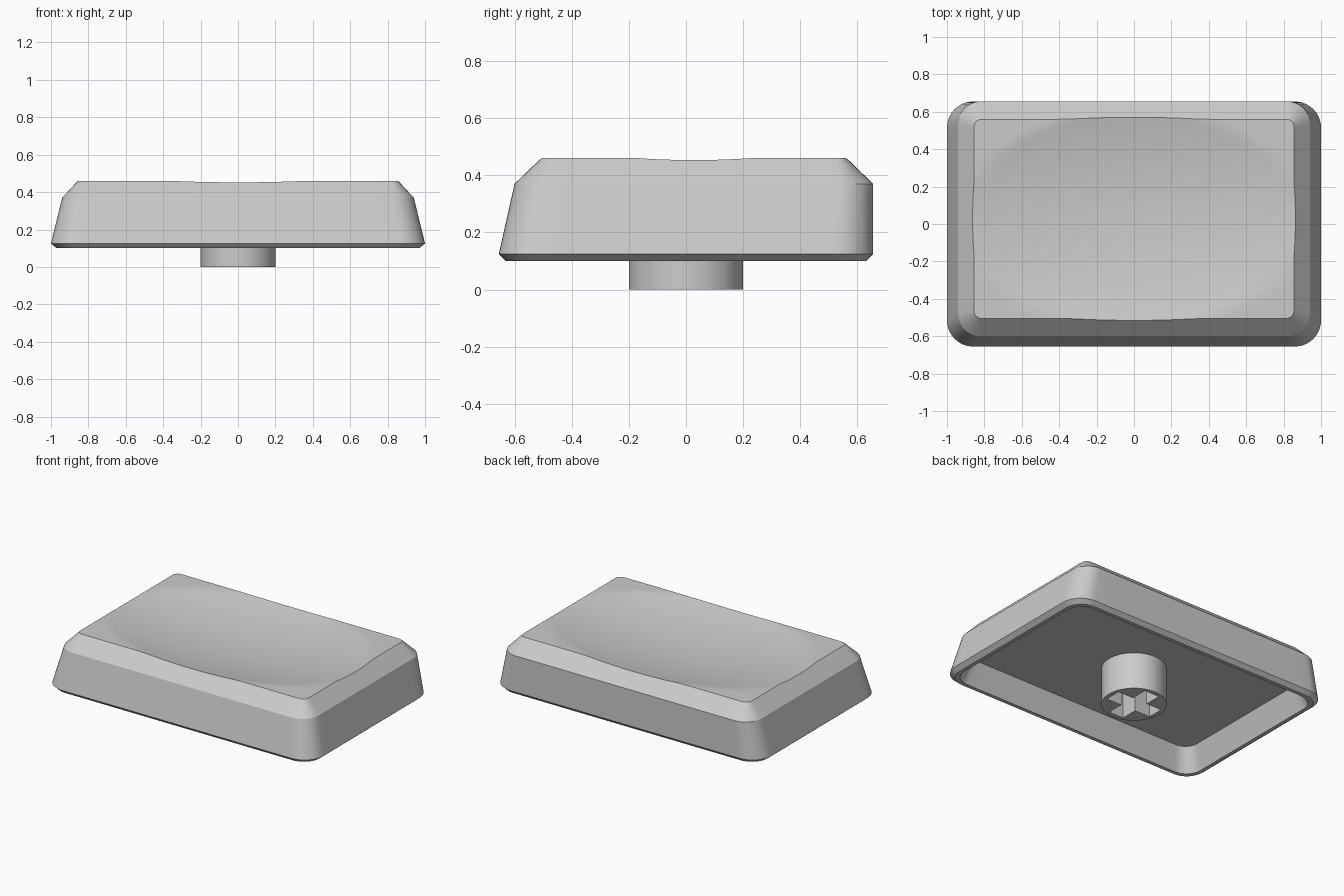
import bpy, bmesh, math

if "Cube" in bpy.data.objects:
    bpy.data.objects.remove(bpy.data.objects["Cube"])

grey = bpy.data.materials.new("light_grey_plastic")
grey.use_nodes = True
grey.diffuse_color = (0.6, 0.6, 0.6, 1)
grey.node_tree.nodes["Principled BSDF"].inputs["Base Color"].default_value = (0.6, 0.6, 0.6, 1)

TOP = 0.46
DISH_X, DISH_Y, DISH_DEPTH, DISH_CENTRE = 0.911, 0.579, 0.068, 0.028
CORNER_STEPS, SIDE_STEPS, DISH_RINGS = 10, 20, 28


def finish(obj):
    """Assign the material and smooth everything except hard edges."""
    if not obj.data.materials:
        obj.data.materials.append(grey)
    bpy.ops.object.select_all(action='DESELECT')
    obj.select_set(True)
    bpy.context.view_layer.objects.active = obj
    bpy.ops.object.shade_smooth_by_angle(angle=math.radians(20))


def outline(half_x, front, back, radius):
    """Rounded rectangle with evenly divided straight sides."""
    centres = [(half_x - radius, back - radius), (radius - half_x, back - radius),
               (radius - half_x, front + radius), (half_x - radius, front + radius)]
    corners = []
    for k, (cx, cy) in enumerate(centres):
        angles = [(k + i / CORNER_STEPS) * math.pi / 2 for i in range(CORNER_STEPS + 1)]
        corners.append([(cx + radius * math.cos(a), cy + radius * math.sin(a)) for a in angles])
    points = []
    for k, corner in enumerate(corners):
        points += corner
        (ax, ay), (bx, by) = corner[-1], corners[(k + 1) % 4][0]
        for i in range(1, SIDE_STEPS):
            t = i / SIDE_STEPS
            points.append((ax + (bx - ax) * t, ay + (by - ay) * t))
    return points


def dish_drop(x, y):
    s = (x / DISH_X) ** 2 + ((y - DISH_CENTRE) / DISH_Y) ** 2
    return DISH_DEPTH * max(0, 1 - s)


# Key shell: inner ceiling, inner wall, rim, outer wall, top chamfer
sections = [
    (0.885, -0.545, 0.545, 0.09, 0.25),
    (0.945, -0.605, 0.605, 0.11, 0.10),
    (0.97, -0.63, 0.63, 0.12, 0.10),
    (1.00, -0.655, 0.655, 0.14, 0.125),
    (0.94, -0.60, 0.655, 0.12, 0.37),
]
bm = bmesh.new()
rings = [[bm.verts.new((x, y, z)) for x, y in outline(hx, f, b, r)]
         for hx, f, b, r, z in sections]

# Dished top: its rim widens down the chamfer wherever the dish cuts it
rim = []
for x, y in outline(0.855, -0.505, 0.56, 0.04):
    drop = dish_drop(x, y)
    if drop > 0:
        if abs(x) > 0.85:
            x += math.copysign(drop, x)
        else:
            y += math.copysign(drop, y)
    rim.append((x, y))
for i in range(DISH_RINGS):
    k = 1 - i / DISH_RINGS
    ring = []
    for x, y in rim:
        px, py = x * k, DISH_CENTRE + (y - DISH_CENTRE) * k
        ring.append(bm.verts.new((px, py, TOP - dish_drop(px, py))))
    rings.append(ring)

for low, high in zip(rings, rings[1:]):
    for i in range(len(low)):
        j = (i + 1) % len(low)
        bm.faces.new((low[i], low[j], high[j], high[i]))
bm.faces.new(list(reversed(rings[0])))
centre = bm.verts.new((0, DISH_CENTRE, TOP - DISH_DEPTH))
last = rings[-1]
for i in range(len(last)):
    bm.faces.new((last[i], last[(i + 1) % len(last)], centre))
bmesh.ops.recalc_face_normals(bm, faces=bm.faces)
mesh = bpy.data.meshes.new("key_shell")
bm.to_mesh(mesh)
bm.free()
shell = bpy.data.objects.new("key_shell", mesh)
bpy.context.collection.objects.link(shell)
finish(shell)

# Mounting stem with a cross-shaped socket
bpy.ops.mesh.primitive_cylinder_add(vertices=64, radius=0.2, depth=0.26, location=(0, 0, 0.13))
stem = bpy.context.object
stem.name = "mounting_stem"
stem.data.materials.append(grey)
for name, size in (("socket_cutter_x", (0.34, 0.11, 0.4)), ("socket_cutter_y", (0.11, 0.34, 0.4))):
    bpy.ops.mesh.primitive_cube_add(size=1, location=(0, 0, 0.04))
    cutter = bpy.context.object
    cutter.name = name
    cutter.scale = size
    bpy.context.view_layer.objects.active = stem
    cut = stem.modifiers.new(name, 'BOOLEAN')
    cut.operation = 'DIFFERENCE'
    cut.solver = 'EXACT'
    cut.object = cutter
    bpy.context.view_layer.update()
    bpy.ops.object.modifier_apply(modifier=cut.name)
    bpy.data.objects.remove(cutter)
finish(stem)
